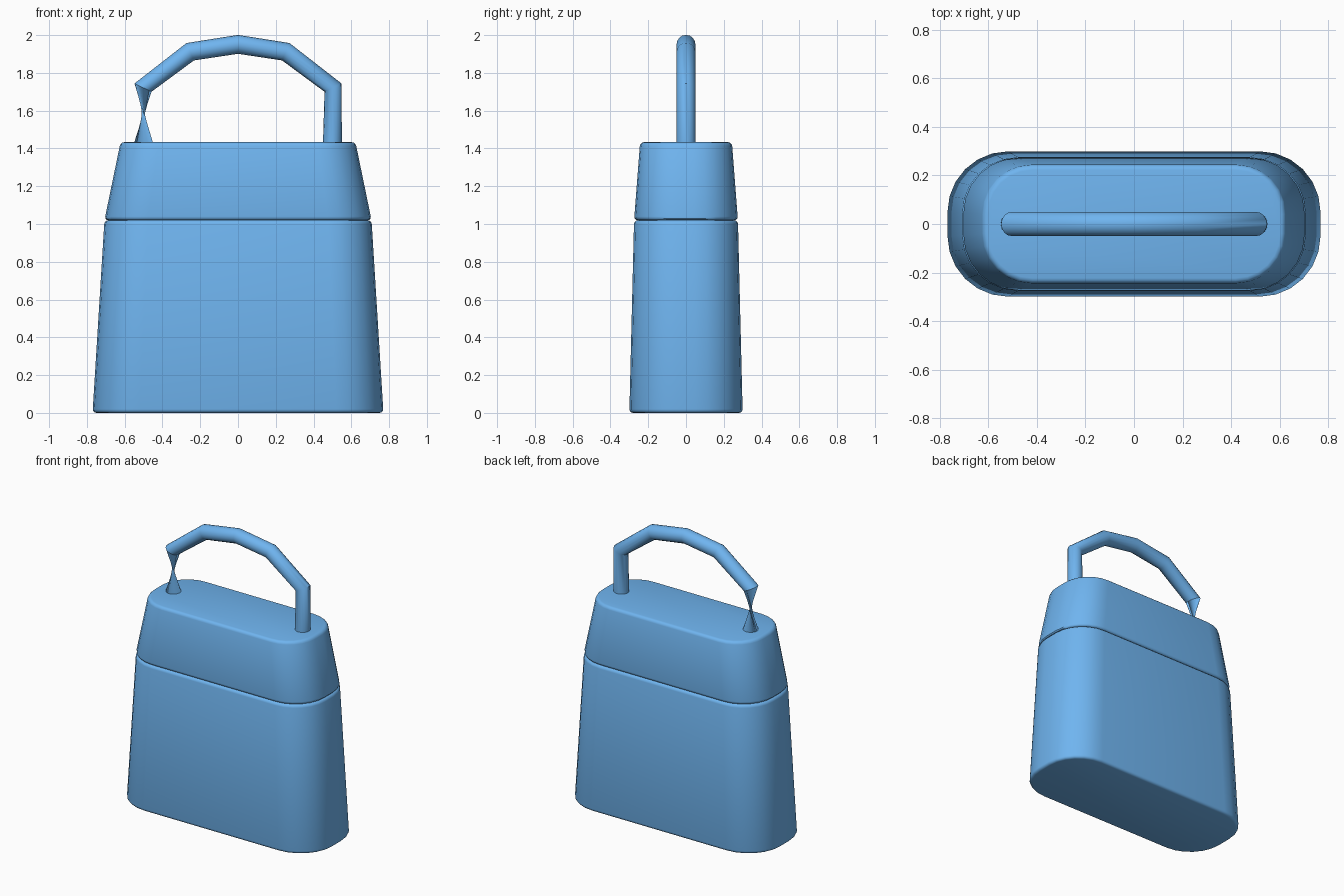
import bpy, bmesh, math
from mathutils import Vector

if "Cube" in bpy.data.objects:
    bpy.data.objects.remove(bpy.data.objects["Cube"])

blue = bpy.data.materials.new("blue")
blue.diffuse_color = (0.16, 0.46, 0.87, 1)
blue.use_nodes = True
blue.node_tree.nodes["Principled BSDF"].inputs["Base Color"].default_value = blue.diffuse_color


def finish(bm, name):
    bmesh.ops.recalc_face_normals(bm, faces=bm.faces)
    mesh = bpy.data.meshes.new(name)
    bm.to_mesh(mesh)
    bm.free()
    mesh.materials.append(blue)
    ob = bpy.data.objects.new(name, mesh)
    bpy.context.collection.objects.link(ob)
    bpy.ops.object.select_all(action='DESELECT')
    bpy.context.view_layer.objects.active = ob
    ob.select_set(True)
    return ob


def loft(rings, name):
    # Skin equal-length rings and cap both ends
    bm = bmesh.new()
    loops = [[bm.verts.new(p) for p in ring] for ring in rings]
    n = len(loops[0])
    for a, b in zip(loops, loops[1:]):
        for i in range(n):
            j = (i + 1) % n
            bm.faces.new((a[i], a[j], b[j], b[i]))
    bm.faces.new(loops[0][::-1])
    bm.faces.new(loops[-1])
    return finish(bm, name)


def rounded_ring(hx, hy, z, segments=6):
    # Rounded rectangle whose corners shrink with the taper
    r = 0.25 * hy / 0.30
    pts = []
    for k, (sx, sy) in enumerate(((1, 1), (-1, 1), (-1, -1), (1, -1))):
        for s in range(segments + 1):
            a = math.radians(90 * (k + s / segments))
            pts.append((sx * (hx - r) + r * math.cos(a),
                        sy * (hy - r) + r * math.sin(a), z))
    return pts


def tapered_box(name, low, high):
    ob = loft([rounded_ring(*low), rounded_ring(*high)], name)
    bevel = ob.modifiers.new("soft_edges", 'BEVEL')
    bevel.width = 0.02
    bevel.segments = 3
    bevel.limit_method = 'ANGLE'
    bevel.angle_limit = math.radians(40)
    bpy.ops.object.modifier_apply(modifier=bevel.name)
    bpy.ops.object.shade_smooth_by_angle(angle=math.radians(35))


# Body and lid, meeting in a fine groove
tapered_box("body", (0.77, 0.30, 0.0), (0.707, 0.275, 1.02))
tapered_box("lid", (0.707, 0.275, 1.02), (0.622, 0.243, 1.433))

# Handle: round tube along an arch, left foot twisted half a turn
path = [Vector((x, 0, z)) for x, z in
        ((-0.5, 1.43), (-0.503, 1.722), (-0.253, 1.912), (0, 1.951),
         (0.253, 1.912), (0.503, 1.722), (0.5, 1.43))]
SIDES, RADIUS = 16, 0.05
rings = []
for i, p in enumerate(path):
    if i in (0, len(path) - 1):
        tangent = Vector((0, 0, 1 if i == 0 else -1))
    else:
        tangent = ((p - path[i - 1]).normalized()
                   + (path[i + 1] - p).normalized()).normalized()
    side = Vector((0, 1, 0))
    out = tangent.cross(side)
    turn = math.pi if i == 0 else 0
    rings.append([p + RADIUS * (out * math.cos(a) + side * math.sin(a))
                  for a in (turn + math.tau * s / SIDES for s in range(SIDES))])
loft(rings, "handle")
bpy.ops.object.shade_smooth_by_angle(angle=math.radians(45))
